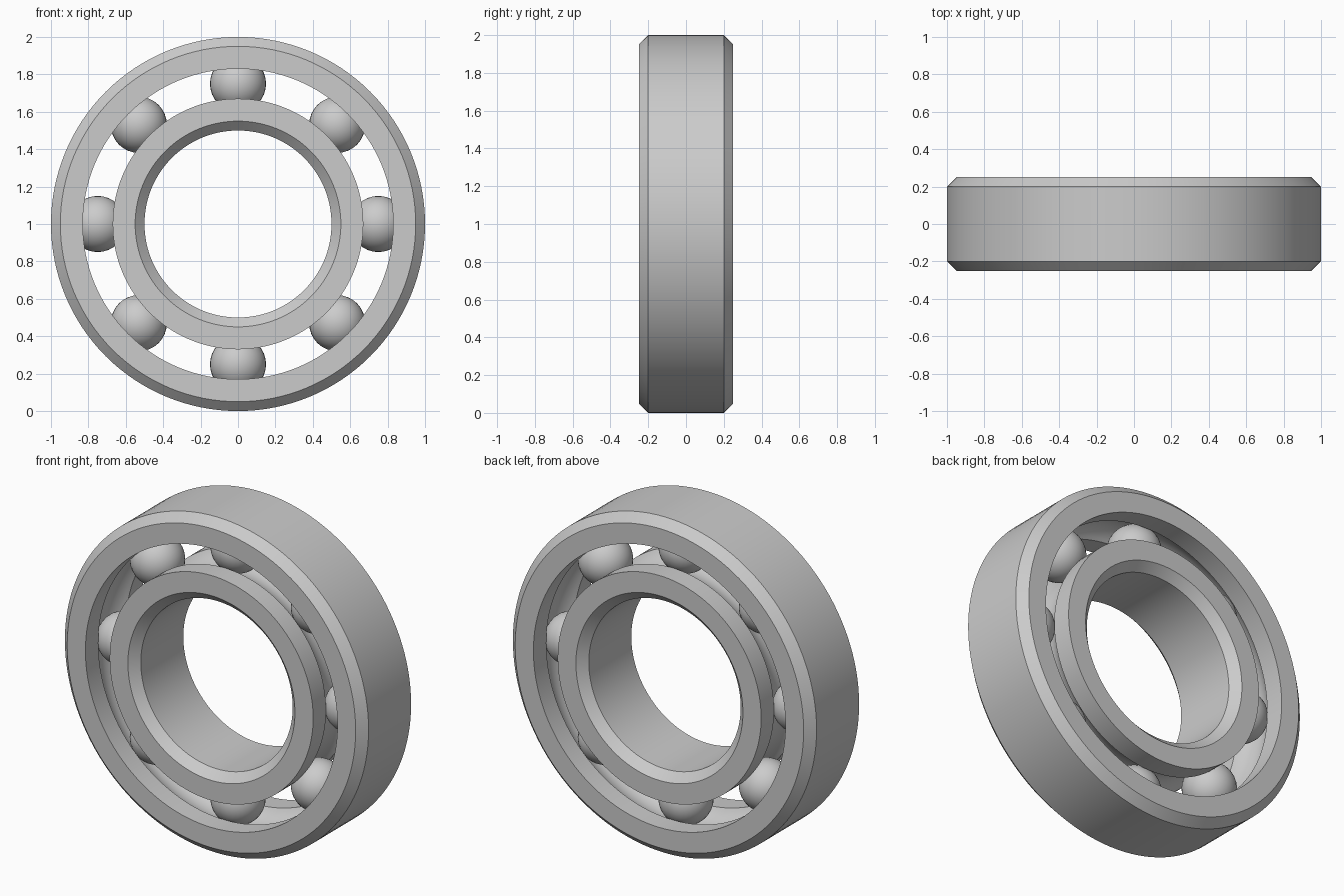
import bpy, bmesh
from math import sin, cos, pi, asin, radians
from mathutils import Vector, Matrix

if "Cube" in bpy.data.objects:
    bpy.data.objects.remove(bpy.data.objects["Cube"])

SEGMENTS = 128
PITCH_R, BALL_R, GAP, HALF_W, CHAMFER = 0.75, 0.15, 0.08, 0.25, 0.05
GROOVE_R = BALL_R + 0.002
CENTRE = Vector((0, 0, 1))


def finish(name, bm):
    bmesh.ops.recalc_face_normals(bm, faces=bm.faces)
    mesh = bpy.data.meshes.new(name)
    bm.to_mesh(mesh)
    bm.free()
    obj = bpy.data.objects.new(name, mesh)
    bpy.context.collection.objects.link(obj)
    bpy.ops.object.select_all(action='DESELECT')
    obj.select_set(True)
    bpy.context.view_layer.objects.active = obj
    bpy.ops.object.shade_smooth_by_angle(angle=radians(30))
    return obj


def race(name, side):
    """Revolve a chamfered ring with a ball groove; side is +1 outer, -1 inner."""
    lip, rim = PITCH_R + side * GAP, PITCH_R + side * 0.25
    a = pi / 2 - asin(GAP / GROOVE_R)
    groove = [(PITCH_R + side * GROOVE_R * cos(t), GROOVE_R * sin(t))
              for t in (-a + 2 * a * i / 16 for i in range(17))]
    profile = [(lip, -HALF_W)] + groove + [
        (lip, HALF_W), (rim - side * CHAMFER, HALF_W), (rim, HALF_W - CHAMFER),
        (rim, CHAMFER - HALF_W), (rim - side * CHAMFER, -HALF_W)]
    bm = bmesh.new()
    rings = []
    for s in range(SEGMENTS):
        t = 2 * pi * s / SEGMENTS
        rings.append([bm.verts.new(CENTRE + Vector((r * cos(t), y, r * sin(t))))
                      for r, y in profile])
    n = len(profile)
    for s in range(SEGMENTS):
        p, q = rings[s], rings[(s + 1) % SEGMENTS]
        for i in range(n):
            j = (i + 1) % n
            bm.faces.new((p[i], p[j], q[j], q[i]))
    return finish(name, bm)


# Outer and inner rings
race("outer_ring", 1)
race("inner_ring", -1)

# Eight balls running in the grooves
for k in range(8):
    t = k * pi / 4
    pos = CENTRE + Vector((PITCH_R * cos(t), 0, PITCH_R * sin(t)))
    bm = bmesh.new()
    bmesh.ops.create_uvsphere(bm, u_segments=32, v_segments=16, radius=BALL_R,
                              matrix=Matrix.Translation(pos))
    finish(f"ball_{k + 1}", bm)
